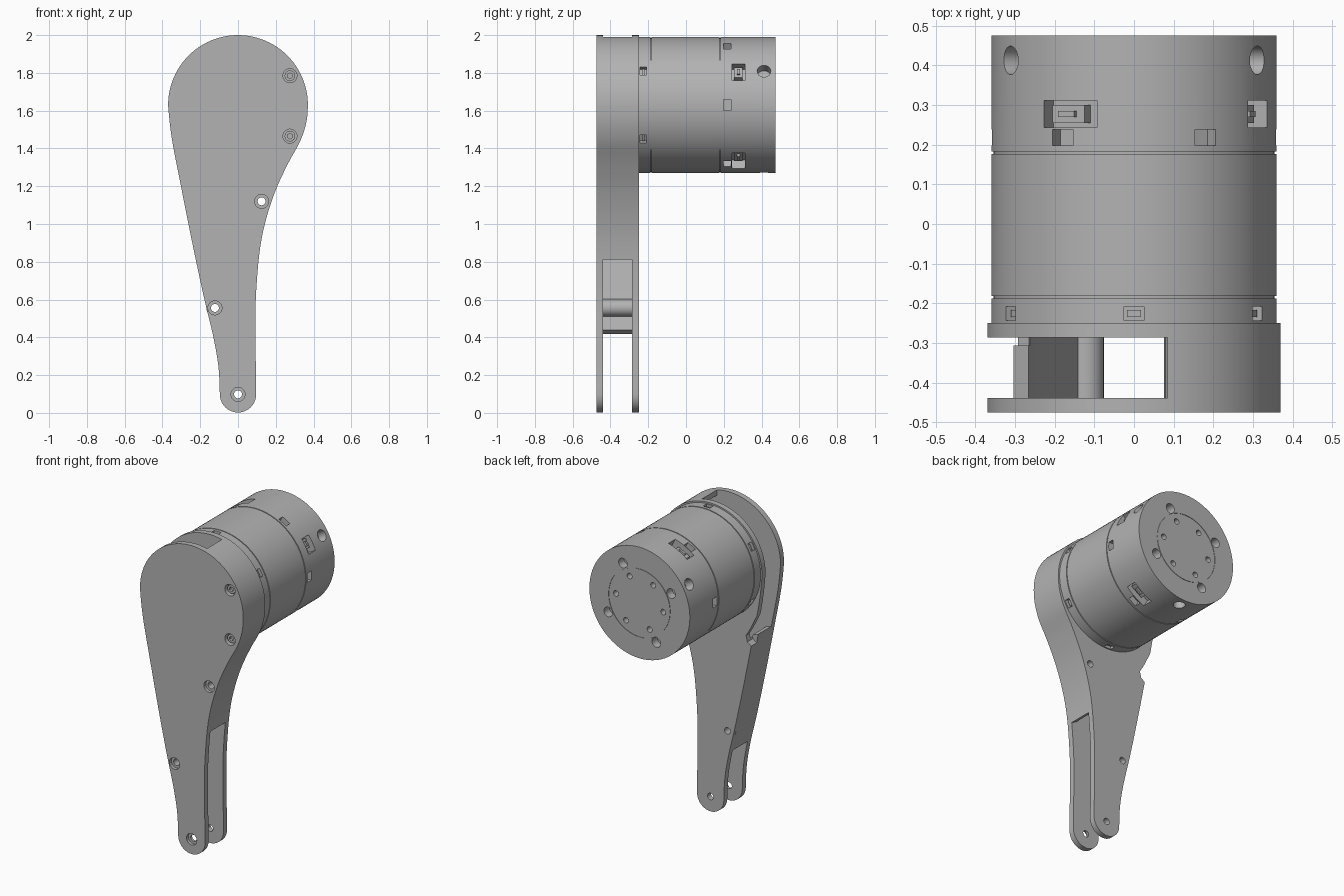
import bpy, bmesh, math
from mathutils import Matrix, Vector

if "Cube" in bpy.data.objects:
    bpy.data.objects.remove(bpy.data.objects["Cube"], do_unlink=True)

grey = bpy.data.materials.new("plain grey")
grey.use_nodes = True
GREY = (0.45, 0.45, 0.45, 1)
grey.diffuse_color = GREY
grey.node_tree.nodes["Principled BSDF"].inputs["Base Color"].default_value = GREY

AXIS_Z = 1.63          # height of the motor axis
MOTOR_R = 0.36
FRONT, BACK = -0.475, -0.25
PLATE = 0.036


def finish(name, bm):
    bmesh.ops.recalc_face_normals(bm, faces=bm.faces)
    mesh = bpy.data.meshes.new(name)
    bm.to_mesh(mesh)
    bm.free()
    mesh.materials.append(grey)
    ob = bpy.data.objects.new(name, mesh)
    bpy.context.collection.objects.link(ob)
    return ob


def prism(name, outline, y0, y1):
    """Extrude an x-z outline along y."""
    bm = bmesh.new()
    face = bm.faces.new([bm.verts.new((x, y0, z)) for x, z in outline])
    new = bmesh.ops.extrude_face_region(bm, geom=[face])["geom"]
    moved = [v for v in new if isinstance(v, bmesh.types.BMVert)]
    bmesh.ops.translate(bm, verts=moved, vec=(0, y1 - y0, 0))
    return finish(name, bm)


def rod(name, x, z, r, y0, y1, sides=32):
    """Cylinder lying along y."""
    bm = bmesh.new()
    m = Matrix.Translation((x, (y0 + y1) / 2, z)) @ Matrix.Rotation(math.pi / 2, 4, "X")
    bmesh.ops.create_cone(bm, cap_ends=True, segments=sides, radius1=r, radius2=r,
                          depth=y1 - y0, matrix=m)
    return finish(name, bm)


def around(angle):
    """Frame on the motor axis whose x points outward at the angle."""
    return Matrix.Translation((0, 0, AXIS_Z)) @ Matrix.Rotation(-math.radians(angle), 4, "Y")


def radial_box(name, angle, r0, r1, y0, y1, width, shift=0):
    bm = bmesh.new()
    m = (around(angle) @ Matrix.Translation(((r0 + r1) / 2, (y0 + y1) / 2, shift))
         @ Matrix.Diagonal((r1 - r0, y1 - y0, width, 1)))
    bmesh.ops.create_cube(bm, size=1, matrix=m)
    return finish(name, bm)


def radial_hole(angle, y, r, depth):
    bm = bmesh.new()
    m = (around(angle) @ Matrix.Translation((MOTOR_R, y, 0))
         @ Matrix.Rotation(math.pi / 2, 4, "Y"))
    bmesh.ops.create_cone(bm, cap_ends=True, segments=24, radius1=r, radius2=r,
                          depth=2 * depth, matrix=m)
    return finish("cutter", bm)


def combine(ob, steps):
    """Apply (operation, object) booleans in order and discard the helpers."""
    for op, other in steps:
        mod = ob.modifiers.new("cut", "BOOLEAN")
        mod.operation, mod.object, mod.solver = op, other, "EXACT"
        other.hide_render = True
    bpy.context.view_layer.update()
    graph = bpy.context.evaluated_depsgraph_get()
    mesh = bpy.data.meshes.new_from_object(ob.evaluated_get(graph))
    ob.modifiers.clear()
    ob.data = mesh
    for _, other in steps:
        bpy.data.objects.remove(other, do_unlink=True)


def smooth(ob):
    bpy.ops.object.select_all(action="DESELECT")
    ob.select_set(True)
    bpy.context.view_layer.objects.active = ob
    bpy.ops.object.shade_smooth_by_angle(angle=math.radians(30))


def arc(cx, cz, r, a0, a1, n):
    return [Vector((cx + r * math.cos(math.radians(a0 + (a1 - a0) * i / n)),
                    cz + r * math.sin(math.radians(a0 + (a1 - a0) * i / n))))
            for i in range(n + 1)]


def spline(points, n=6):
    """Catmull-Rom curve through the inner points."""
    out = []
    for p0, p1, p2, p3 in zip(points, points[1:], points[2:], points[3:]):
        for i in range(n):
            t = i / n
            out.append(0.5 * (2 * p1 + (p2 - p0) * t + (2 * p0 - 5 * p1 + 4 * p2 - p3) * t * t
                              + (3 * p1 - p0 - 3 * p2 + p3) * t ** 3))
    return out


# Leg outline: round head, tapering sides, round foot
head = arc(0, AXIS_Z, 0.37, 0, 180, 48)
foot = arc(0, 0.098, 0.096, 180, 360, 20)
left = [Vector(p) for p in ((-0.35, 1.45), (-0.3, 1.19), (-0.24, 0.89), (-0.18, 0.61),
                            (-0.13, 0.4), (-0.103, 0.24))]
right = [Vector(p) for p in ((0.092, 0.5), (0.1, 0.7), (0.118, 0.88), (0.15, 1.03),
                             (0.2, 1.18), (0.265, 1.32), (0.33, 1.44), (0.362, 1.54))]
outline = (head[:-1] + spline([head[-3], head[-1]] + left + [foot[0], foot[2]])
           + foot[:-1] + spline([foot[-3], foot[-1]] + right + [head[0], head[2]]))

# Pocket between the plates: inset behind walls, spilling out where open
pocket = []
for i, p in enumerate(outline):
    d = outline[(i + 1) % len(outline)] - outline[i - 1]
    normal = Vector((d.y, -d.x)).normalized()
    walled = (p.x > 0.08 and p.y > 0.8) or (p.x < 0 and 0.42 < p.y < 1.2)
    pocket.append(p + normal * (-0.035 if walled else 0.05))

leg = prism("lower_leg", outline, FRONT, BACK)
steps = [("DIFFERENCE", prism("cutter", pocket, FRONT + PLATE, BACK - PLATE))]
through = ((0.125, 1.12), (-0.122, 0.556), (0, 0.098))
blind = ((0.275, 1.785), (0.275, 1.465))
for x, z in through[:2] + blind:
    steps.append(("UNION", rod("boss", x, z, 0.046, FRONT + 0.02, BACK - 0.02)))
for x, z in through:
    steps.append(("DIFFERENCE", rod("cutter", x, z, 0.037, FRONT - 0.02, FRONT + 0.02)))
    steps.append(("DIFFERENCE", rod("cutter", x, z, 0.021, FRONT - 0.03, BACK + 0.03)))
for x, z in blind:
    steps.append(("DIFFERENCE", rod("cutter", x, z, 0.037, FRONT - 0.02, FRONT + 0.035)))
# Cable notch in the back plate
notch = ((-0.45, 1.1), (-0.305, 1.14), (-0.265, 1.17), (-0.255, 1.21), (-0.28, 1.25),
         (-0.335, 1.36), (-0.45, 1.4))
steps.append(("DIFFERENCE", prism("cutter", notch, BACK - PLATE - 0.02, BACK + 0.03)))
combine(leg, steps)
smooth(leg)

# Screw heads in the blind holes
for i, (x, z) in enumerate(blind):
    screw = rod(f"screw_{i + 1}", x, z, 0.028, FRONT + 0.015, FRONT + 0.04, 24)
    combine(screw, [("DIFFERENCE", rod("cutter", x, z, 0.015, FRONT, FRONT + 0.03, 6))])
    smooth(screw)

# Motor housing: turned profile with fine seam grooves
R, G = MOTOR_R, 0.006
profile = [(0, BACK - 0.002), (R, BACK - 0.002)]
for y in (-0.185, 0.18):
    profile += [(R, y - G / 2), (R - G, y - G / 2), (R - G, y + G / 2), (R, y + G / 2)]
profile += [(R, 0.475), (0.222, 0.475), (0.222, 0.472), (0.218, 0.472), (0.218, 0.475),
            (0, 0.475)]
bm = bmesh.new()
verts = [bm.verts.new((r, y, AXIS_Z)) for r, y in profile]
edges = [bm.edges.new(pair) for pair in zip(verts, verts[1:])]
bmesh.ops.spin(bm, geom=verts + edges, cent=(0, 0, AXIS_Z), axis=(0, 1, 0),
               angle=2 * math.pi, steps=96, use_merge=True)
bmesh.ops.remove_doubles(bm, verts=bm.verts, dist=0.0005)
motor = finish("motor_housing", bm)

cuts = []
for k in range(6):
    cuts.append(radial_box("cutter", 30 + 60 * k, R - 0.03, R + 0.05, -0.243, -0.208, 0.05))
    cuts.append(radial_box("cutter", 60 * k, R - 0.04, R + 0.05, 0.198, 0.238, 0.06))
    a = math.radians(5 + 60 * k)
    cuts.append(rod("cutter", 0.17 * math.cos(a), AXIS_Z + 0.17 * math.sin(a),
                    0.018, 0.43, 0.5, 20))
for k in range(4):
    a = math.radians(62 + 90 * k)
    cuts.append(rod("cutter", 0.255 * math.cos(a), AXIS_Z + 0.255 * math.sin(a),
                    0.031, 0.42, 0.5, 24))
for a in (30, 150, 270):
    cuts.append(radial_hole(a, 0.413, 0.036, 0.06))
sockets = ((117, 0.15), (29, 0.1), (303, 0.15))
for a, w in sockets:
    cuts.append(radial_box("cutter", a, R - 0.06, R + 0.05, 0.243, 0.312, w))
combine(motor, [("DIFFERENCE", c) for c in cuts])
smooth(motor)

# Plug bodies and pins inside the sockets, lugs inside the small slots
for i, (a, w) in enumerate(sockets):
    radial_box(f"plug_{i + 1}", a, R - 0.07, R - 0.025, 0.255, 0.3, w * 0.6, w * 0.1)
    radial_box(f"plug_pin_{i + 1}", a, R - 0.07, R - 0.012, 0.27, 0.285, w * 0.3, w * 0.1)
for k in range(6):
    radial_box(f"slot_lug_{k + 1}", 30 + 60 * k, R - 0.04, R - 0.012, -0.234, -0.217, 0.036)
